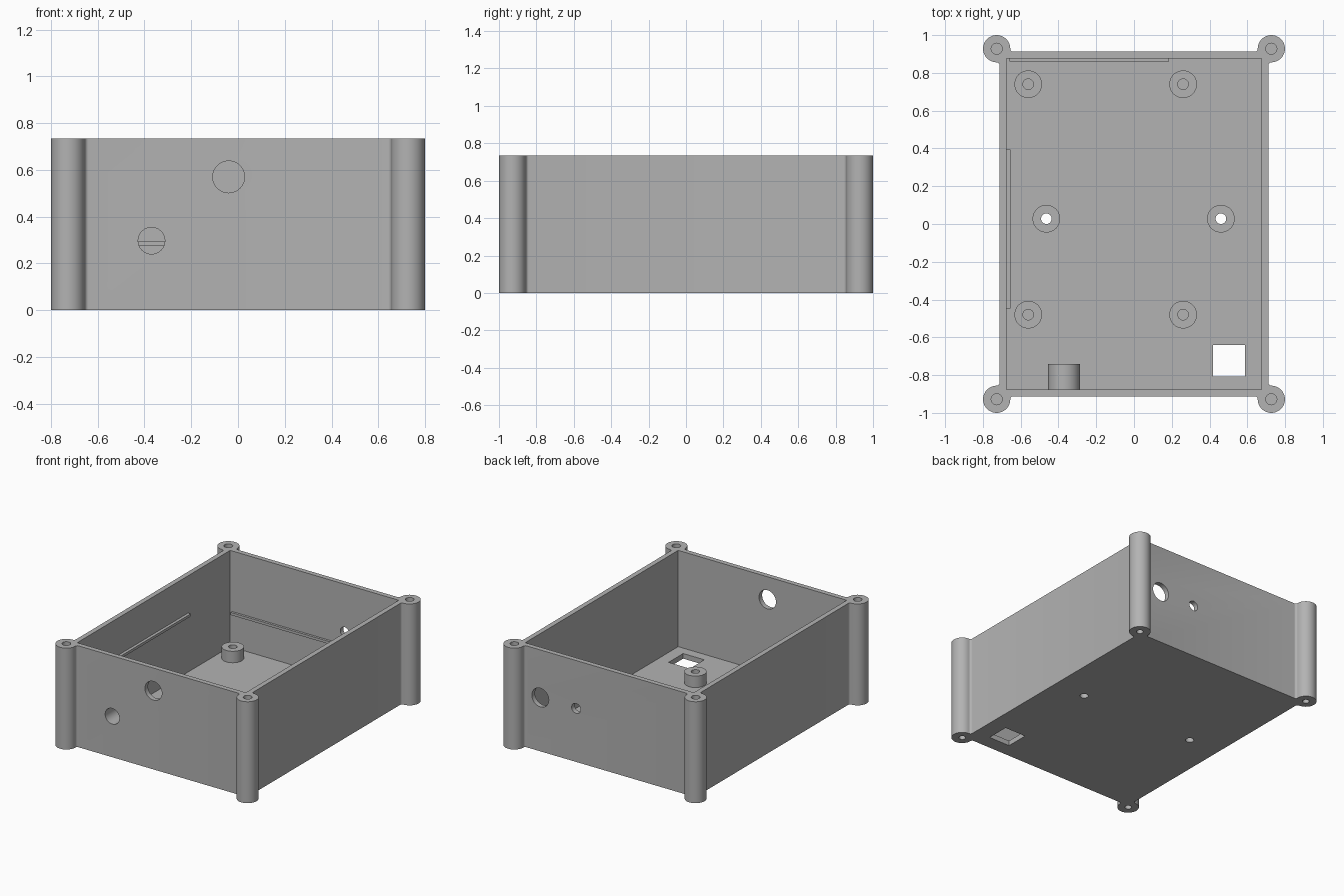
import bpy, bmesh, math
from mathutils import Matrix, Vector

cube = bpy.data.objects.get("Cube")
if cube:
    bpy.data.objects.remove(cube)

HEIGHT, FLOOR = 0.735, 0.037
WALL = Vector((0.712, 0.912))      # outer half size of the walls
INNER = Vector((0.676, 0.876))     # half size of the cavity
POST, POST_R, FILLET = Vector((0.727, 0.928)), 0.072, 0.016

grey = bpy.data.materials.new("grey_plastic")
grey.use_nodes = True
grey.diffuse_color = (0.45, 0.45, 0.45, 1)
grey.node_tree.nodes["Principled BSDF"].inputs["Base Color"].default_value = grey.diffuse_color


def make(name, bm):
    bmesh.ops.recalc_face_normals(bm, faces=bm.faces)
    mesh = bpy.data.meshes.new(name)
    bm.to_mesh(mesh)
    bm.free()
    mesh.materials.append(grey)
    ob = bpy.data.objects.new(name, mesh)
    bpy.context.collection.objects.link(ob)
    return ob


def activate(ob):
    bpy.ops.object.select_all(action='DESELECT')
    ob.select_set(True)
    bpy.context.view_layer.objects.active = ob


def smooth(ob):
    activate(ob)
    bpy.ops.object.shade_smooth_by_angle(angle=math.radians(35))


def box(name, lo, hi):
    lo, hi = Vector(lo), Vector(hi)
    bm = bmesh.new()
    size = Matrix.Diagonal((*(hi - lo), 1))
    bmesh.ops.create_cube(bm, size=1, matrix=Matrix.Translation((lo + hi) / 2) @ size)
    return make(name, bm)


def rod(centre, radius, length, axis='Z'):
    bm = bmesh.new()
    turn = Matrix.Rotation(math.pi / 2, 4, 'X') if axis == 'Y' else Matrix()
    bmesh.ops.create_cone(bm, cap_ends=True, segments=48, radius1=radius, radius2=radius,
                          depth=length, matrix=Matrix.Translation(centre) @ turn)
    return make("cutter", bm)


def ring(name, centre, inner, outer, length, axis='Z'):
    """Hollow cylinder that starts at centre and runs along the axis."""
    bm = bmesh.new()
    profile = [(inner, 0), (outer, 0), (outer, length), (inner, length)]
    verts = [bm.verts.new((r, 0, z)) for r, z in profile]
    edges = [bm.edges.new((verts[i - 1], verts[i])) for i in range(4)]
    bmesh.ops.spin(bm, geom=verts + edges, cent=(0, 0, 0), axis=(0, 0, 1),
                   angle=math.tau, steps=48)
    bmesh.ops.remove_doubles(bm, verts=bm.verts, dist=0.0001)
    turn = Matrix.Rotation(-math.pi / 2, 4, 'X') if axis == 'Y' else Matrix()
    bm.transform(Matrix.Translation(centre) @ turn)
    ob = make(name, bm)
    smooth(ob)
    return ob


def cut(ob, cutter):
    cutter.hide_render = True
    mod = ob.modifiers.new("cut", 'BOOLEAN')
    mod.operation, mod.solver, mod.object = 'DIFFERENCE', 'EXACT', cutter
    activate(ob)
    bpy.ops.object.modifier_apply(modifier=mod.name)
    bpy.data.objects.remove(cutter)


def arc(c, r, a0, a1, n):
    return [c + r * Vector((math.cos(a0 + (a1 - a0) * i / n), math.sin(a0 + (a1 - a0) * i / n)))
            for i in range(n + 1)]


def direction(a, b):
    return math.atan2(b.y - a.y, b.x - a.x)


def corner():
    """Outline of one corner: fillet, screw post, fillet."""
    reach = POST_R + FILLET
    dx, dy = WALL.x + FILLET - POST.x, WALL.y + FILLET - POST.y
    f1 = Vector((POST.x + dx, POST.y - math.sqrt(reach ** 2 - dx ** 2)))
    f2 = Vector((POST.x - math.sqrt(reach ** 2 - dy ** 2), POST.y + dy))
    start, end = direction(POST, f1), direction(POST, f2) % math.tau
    return (arc(f1, FILLET, math.pi, direction(f1, POST), 6)
            + arc(POST, POST_R, start, end, 40)[1:-1]
            + arc(f2, FILLET, direction(f2, POST), -math.pi / 2, 6))


# Case: filleted outline extruded upward, then hollowed
outline = []
for sx, sy in ((1, 1), (-1, 1), (-1, -1), (1, -1)):
    pts = [(p.x * sx, p.y * sy) for p in corner()]
    outline += pts if sx * sy > 0 else pts[::-1]
bm = bmesh.new()
base = bm.faces.new([bm.verts.new((x, y, 0)) for x, y in outline])
top = bmesh.ops.extrude_face_region(bm, geom=[base])["geom"]
bmesh.ops.translate(bm, vec=(0, 0, HEIGHT),
                    verts=[v for v in top if isinstance(v, bmesh.types.BMVert)])
case = make("case", bm)
cut(case, box("cutter", (-INNER.x, -INNER.y, FLOOR), (INNER.x, INNER.y, 1)))

# Blind screw holes in both ends of the posts
for sx in (-1, 1):
    for sy in (-1, 1):
        x, y = POST.x * sx, POST.y * sy
        cut(case, rod((x, y, HEIGHT), 0.029, 0.4))
        cut(case, rod((x, y, 0), 0.023, 0.2))

# Round openings: (x, z, radius, side of the case)
for x, z, r, side in ((-0.04, 0.57, 0.068, -1), (-0.37, 0.297, 0.057, -1),
                      (0.53, 0.39, 0.068, 1), (0.243, 0.388, 0.036, 1)):
    cut(case, rod((x, side * 0.9, z), r, 0.2, 'Y'))

# Floor openings
cut(case, box("cutter", (0.418, -0.807, -0.1), (0.588, -0.64, 0.1)))
mounts = [(-0.464, 0.028), (0.46, 0.028)]
for x, y in mounts:
    cut(case, rod((x, y, 0), 0.028, 0.2))
smooth(case)

# Standoffs on the floor
boards = [(x, y) for x in (-0.56, 0.26) for y in (-0.48, 0.74)]
for i, (x, y) in enumerate(boards + mounts):
    ring(f"standoff_{i + 1}", (x, y, FLOOR - 0.002), 0.028, 0.073, 0.085)

# Sleeve behind the lower front opening
ring("front_sleeve", (-0.37, -INNER.y - 0.004, 0.297), 0.057, 0.085, 0.14, 'Y')

# Support ribs on the walls
box("back_rib", (-0.66, 0.859, 0.277), (0.185, INNER.y + 0.004, 0.296))
box("side_rib", (-INNER.x - 0.004, -0.447, 0.446), (-0.655, 0.394, 0.465))
